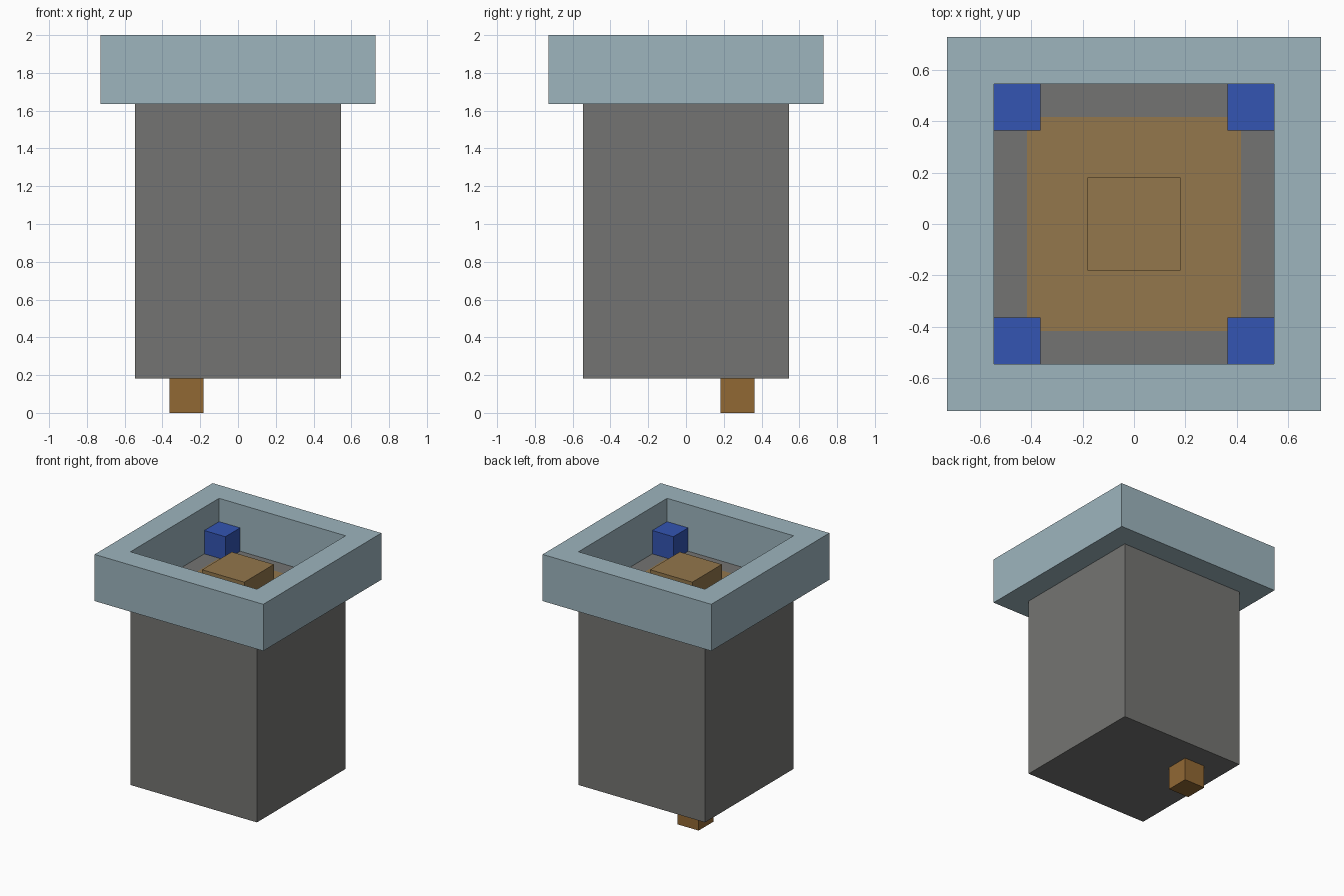
import bpy
import bmesh

cube = bpy.data.objects.get("Cube")
if cube:
    bpy.data.objects.remove(cube, do_unlink=True)

U = 2 / 11  # one block unit; the model is eleven units tall


def material(name, rgb):
    mat = bpy.data.materials.new(name)
    mat.use_nodes = True
    mat.diffuse_color = (*rgb, 1)
    mat.node_tree.nodes["Principled BSDF"].inputs["Base Color"].default_value = (*rgb, 1)
    return mat


pale_blue = material("pale grey blue", (0.337, 0.462, 0.515))
stone = material("stone grey", (0.175, 0.175, 0.168))
tan = material("dull tan", (0.292, 0.184, 0.072))
brown = material("warm brown", (0.283, 0.138, 0.034))
blue = material("deep blue", (0.033, 0.089, 0.445))


def finish(name, bm, mats):
    bmesh.ops.recalc_face_normals(bm, faces=bm.faces)
    mesh = bpy.data.meshes.new(name)
    bm.to_mesh(mesh)
    bm.free()
    for mat in mats:
        mesh.materials.append(mat)
    obj = bpy.data.objects.new(name, mesh)
    bpy.context.collection.objects.link(obj)
    return obj


def block(x, y, bottom, width, height):
    """Square block, all measures in block units."""
    bm = bmesh.new()
    bmesh.ops.create_cube(bm, size=U)
    bmesh.ops.scale(bm, vec=(width, width, height), verts=bm.verts)
    bmesh.ops.translate(bm, vec=(x * U, y * U, (bottom + height / 2) * U), verts=bm.verts)
    return bm


def top_face(bm):
    return max(bm.faces, key=lambda f: f.calc_center_median().z)


# Body with a tan square inset flush into its top
bm = block(0, 0, 1, 6, 8)
floor = top_face(bm)
bmesh.ops.inset_region(bm, faces=[floor], thickness=U)
floor.material_index = 1
finish("body", bm, [stone, tan])

# Hollow square rim: a ring profile extruded upward
bm = bmesh.new()
loops = [[bm.verts.new((sx * r * U, sy * r * U, 9 * U))
          for sx, sy in ((-1, -1), (1, -1), (1, 1), (-1, 1))] for r in (3, 4)]
inner, outer = loops
ring = [bm.faces.new((inner[i], outer[i], outer[(i + 1) % 4], inner[(i + 1) % 4]))
        for i in range(4)]
ext = bmesh.ops.extrude_face_region(bm, geom=ring, use_keep_orig=True)
bmesh.ops.translate(bm, vec=(0, 0, 2 * U),
                    verts=[g for g in ext["geom"] if isinstance(g, bmesh.types.BMVert)])
finish("rim", bm, [pale_blue])

# Raised block in the middle of the basin
finish("centre_block", block(0, 0, 9, 2, 1), [tan])

# Small cubes in the basin corners
for side, sx in (("right", -1), ("left", 1)):
    for end, sy in (("front", -1), ("back", 1)):
        finish(f"corner_cube_{end}_{side}", block(sx * 2.5, sy * 2.5, 9, 1, 1), [blue])

# Single peg under the body
finish("bottom_peg", block(-1.5, 1.5, 0, 1, 1), [brown])
